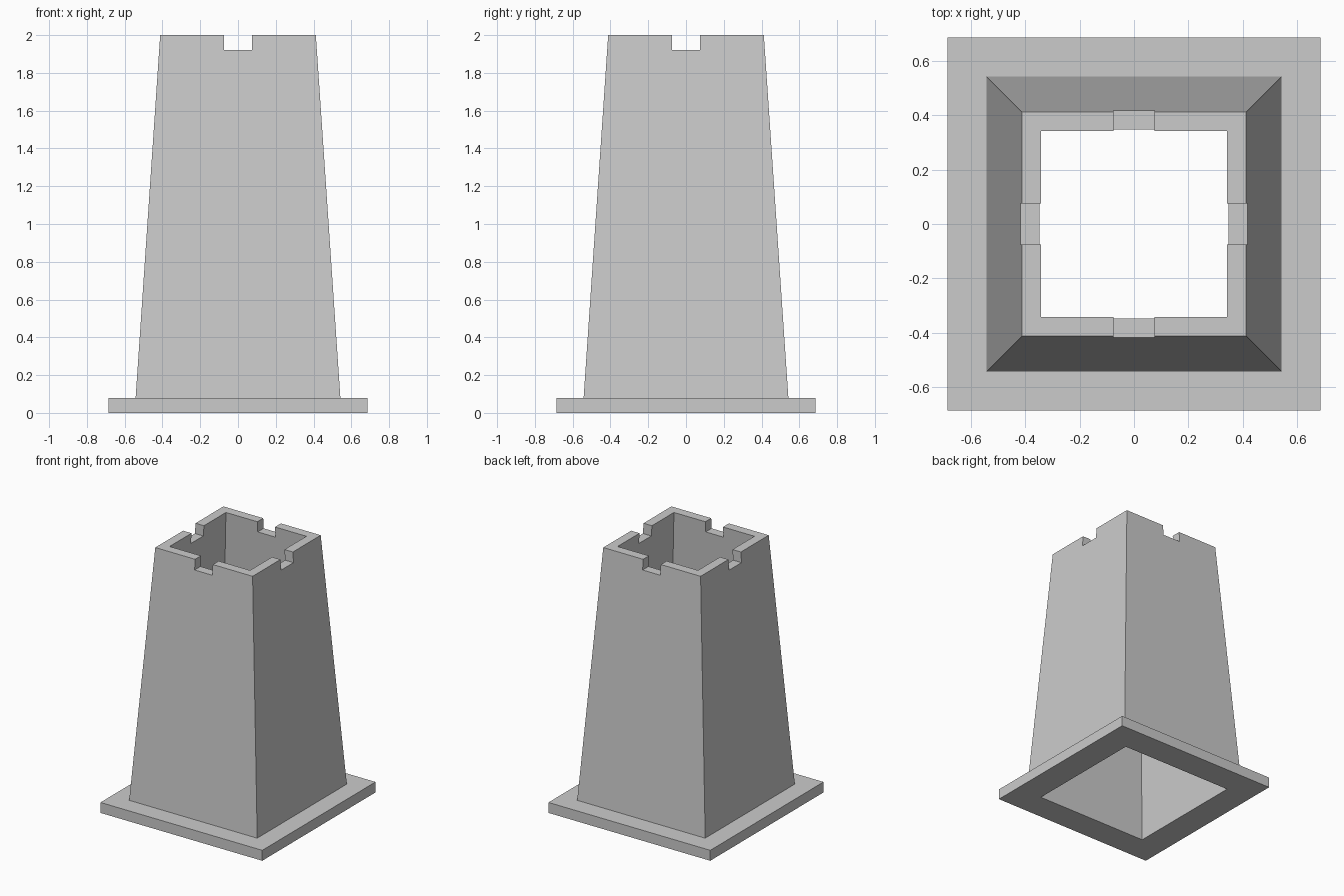
import bpy, bmesh

if "Cube" in bpy.data.objects:
    bpy.data.objects.remove(bpy.data.objects["Cube"])

stone = bpy.data.materials.new("stone_grey")
stone.diffuse_color = (0.6, 0.6, 0.6, 1)
stone.use_nodes = True
stone.node_tree.nodes["Principled BSDF"].inputs["Base Color"].default_value = stone.diffuse_color


def square_loft(name, profile):
    """Sweep a closed (half width, z) profile around a square."""
    bm = bmesh.new()
    rings = [[bm.verts.new((sx * h, sy * h, z))
              for sx, sy in ((-1, -1), (1, -1), (1, 1), (-1, 1))]
             for h, z in profile]
    for a, b in zip(rings, rings[1:] + rings[:1]):
        for i in range(4):
            j = (i + 1) % 4
            bm.faces.new((a[i], a[j], b[j], b[i]))
    bmesh.ops.recalc_face_normals(bm, faces=bm.faces)
    mesh = bpy.data.meshes.new(name)
    bm.to_mesh(mesh)
    bm.free()
    mesh.materials.append(stone)
    obj = bpy.data.objects.new(name, mesh)
    bpy.context.collection.objects.link(obj)
    return obj


# Hollow tapered tower with its square base flange
tower = square_loft("tower_with_base", [
    (0.685, 0), (0.685, 0.08), (0.542, 0.08),
    (0.412, 2), (0.341, 2), (0.472, 0)])

# Rim notches, cut by one long bar in each direction
for size in ((0.15, 2, 0.2), (2, 0.15, 0.2)):
    bpy.ops.mesh.primitive_cube_add(size=1, location=(0, 0, 2.02))
    cutter = bpy.context.object
    cutter.name = "notch_cutter"
    cutter.scale = size
    cutter.hide_render = True
    cutter.data.materials.append(stone)
    mod = tower.modifiers.new("notch", 'BOOLEAN')
    mod.operation = 'DIFFERENCE'
    mod.solver = 'EXACT'
    mod.object = cutter
    bpy.context.view_layer.objects.active = tower
    bpy.ops.object.modifier_apply(modifier=mod.name)
    bpy.data.objects.remove(cutter)
